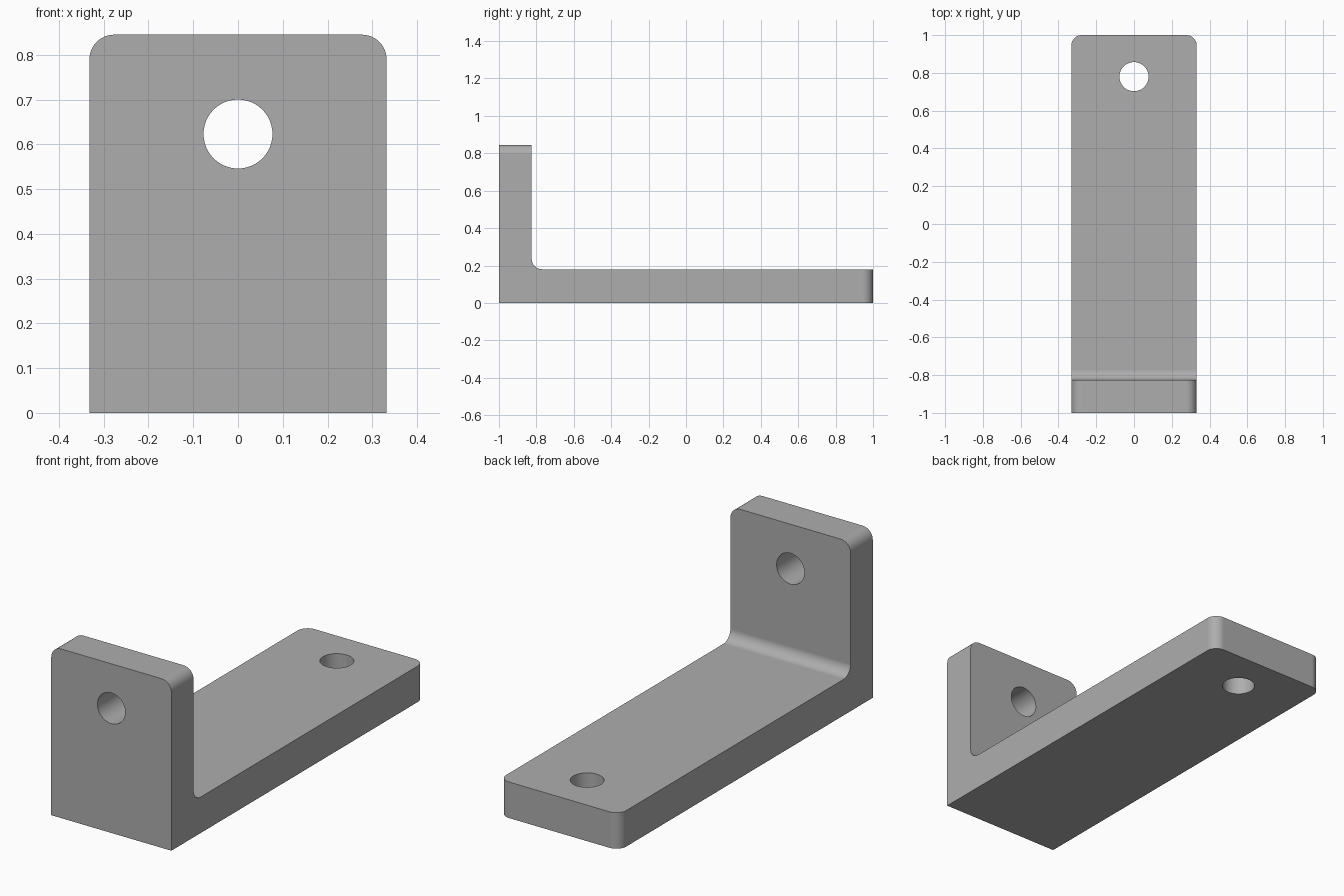
import bpy, bmesh
from math import sin, cos, pi, radians
from mathutils import Vector

cube = bpy.data.objects.get("Cube")
if cube:
    bpy.data.objects.remove(cube, do_unlink=True)

HALF_W, HEIGHT = 0.332, 0.845
WALL_Y, BASE_Z = -0.825, 0.18      # inner faces of the two plates
RADIUS = 0.055                     # fillet and corner rounding
HOLE_R = 0.077

grey = bpy.data.materials.new("plain grey")
grey.use_nodes = True
colour = (0.42, 0.42, 0.42, 1)
grey.diffuse_color = colour
grey.node_tree.nodes["Principled BSDF"].inputs["Base Color"].default_value = colour

# L-shaped side profile (y, z) with a rounded inner corner
fillet = [(WALL_Y + RADIUS * (1 - cos(a)), BASE_Z + RADIUS * (1 - sin(a)))
          for a in (i * pi / 16 for i in range(9))]
profile = [(-1, 0), (1, 0), (1, BASE_Z)] + fillet[::-1] + [(WALL_Y, HEIGHT), (-1, HEIGHT)]

bm = bmesh.new()
side = bm.faces.new([bm.verts.new((-HALF_W, y, z)) for y, z in profile])
ext = bmesh.ops.extrude_face_region(bm, geom=[side])
bmesh.ops.translate(bm, vec=(2 * HALF_W, 0, 0),
                    verts=[g for g in ext["geom"] if isinstance(g, bmesh.types.BMVert)])
bmesh.ops.recalc_face_normals(bm, faces=bm.faces)


# Round the two free corners of each plate
def is_corner(edge):
    a, b = (v.co for v in edge.verts)
    if abs(a.x - b.x) > 0.001:
        return False
    return min(a.y, b.y) > 0.999 or min(a.z, b.z) > HEIGHT - 0.001


bmesh.ops.bevel(bm, geom=[e for e in bm.edges if is_corner(e)], offset=RADIUS,
                segments=8, profile=0.5, affect='EDGES')
mesh = bpy.data.meshes.new("angle_bracket")
bm.to_mesh(mesh)
bm.free()
mesh.materials.append(grey)
bracket = bpy.data.objects.new("angle_bracket", mesh)
bpy.context.collection.objects.link(bracket)


# Bolt holes, one through each plate
def drill(name, location, rotation):
    bpy.ops.mesh.primitive_cylinder_add(vertices=48, radius=HOLE_R, depth=0.5,
                                        location=location, rotation=rotation)
    cutter = bpy.context.object
    cutter.name = name
    cutter.data.materials.append(grey)
    cutter.hide_render = True
    mod = bracket.modifiers.new(name, 'BOOLEAN')
    mod.operation, mod.solver, mod.object = 'DIFFERENCE', 'EXACT', cutter
    bpy.ops.object.select_all(action='DESELECT')
    bracket.select_set(True)
    bpy.context.view_layer.objects.active = bracket
    bpy.ops.object.modifier_apply(modifier=name)
    bpy.data.objects.remove(cutter, do_unlink=True)


drill("wall_hole", (0, -0.91, 0.623), (pi / 2, 0, 0))
drill("base_hole", (0, 0.78, 0.09), (0, 0, 0))

# Smooth curves, flat plates
bpy.ops.object.shade_smooth_by_angle(angle=radians(30))
normals = bracket.modifiers.new("flat_plates", 'WEIGHTED_NORMAL')
normals.keep_sharp = True
